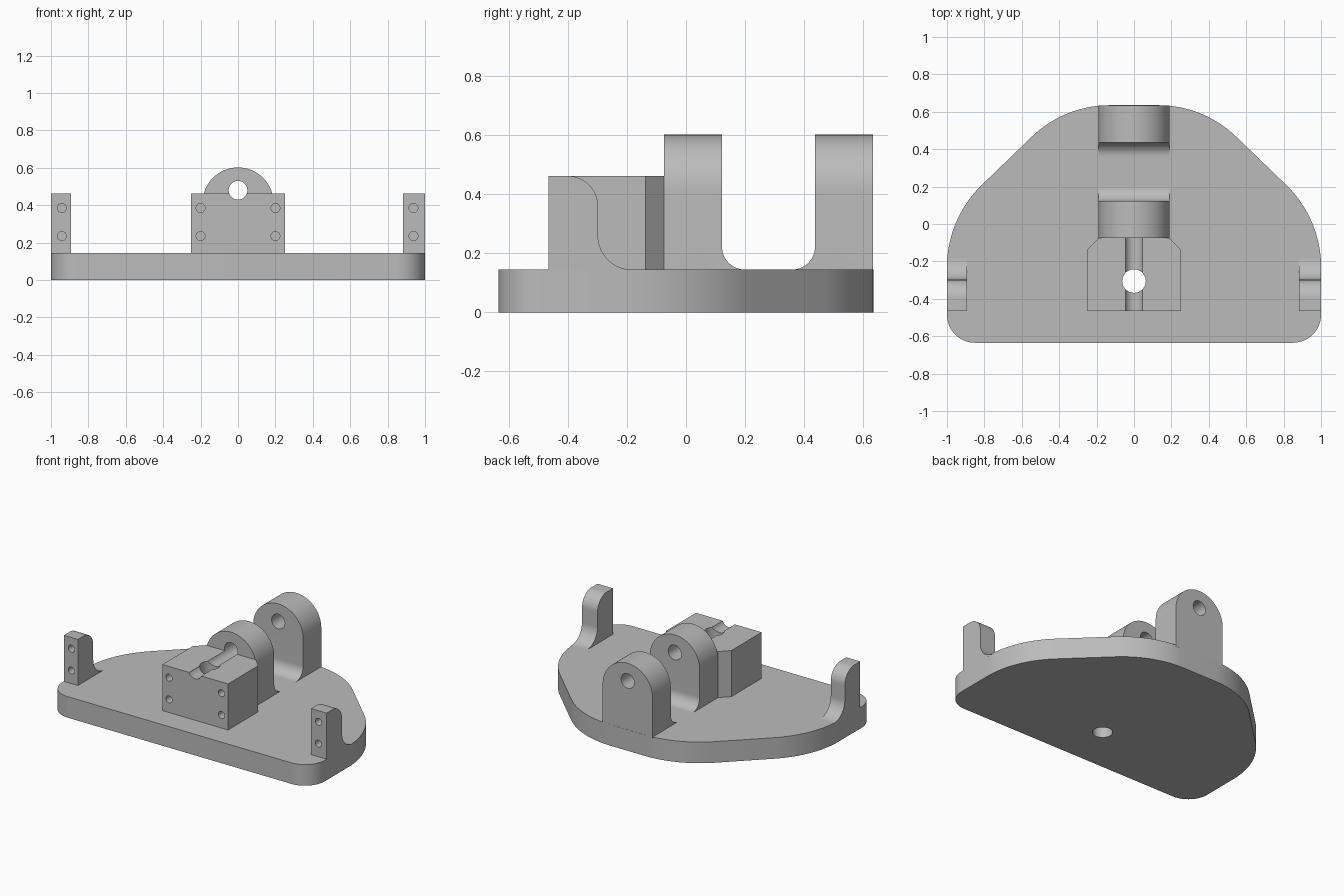
import bpy, bmesh
from math import cos, sin, radians

cube = bpy.data.objects.get("Cube")
if cube:
    bpy.data.objects.remove(cube, do_unlink=True)

# One flat grey for the whole casting
grey = bpy.data.materials.new("machined grey")
grey.use_nodes = True
tone = (0.5, 0.5, 0.5, 1)
grey.diffuse_color = tone
grey.node_tree.nodes["Principled BSDF"].inputs["Base Color"].default_value = tone

BASE_TOP = 0.145
BLOCK_TOP = 0.462
FRONT = -0.465      # mounting face shared by block and posts
BORE_Z = 0.48


def arc(cx, cy, r, start, end, steps=20):
    angles = [radians(start + (end - start) * i / steps) for i in range(steps + 1)]
    return [(cx + r * cos(a), cy + r * sin(a)) for a in angles]


def prism(name, profile, axis, low, high):
    """Extrude a 2D profile along X, Y or Z between two positions."""
    place = {"X": lambda u, v, t: (t, u, v),
             "Y": lambda u, v, t: (u, t, v),
             "Z": lambda u, v, t: (u, v, t)}[axis]
    bm = bmesh.new()
    ends = [[bm.verts.new(place(u, v, t)) for u, v in profile] for t in (low, high)]
    bm.faces.new(ends[0])
    bm.faces.new(ends[1])
    n = len(profile)
    for i in range(n):
        j = (i + 1) % n
        bm.faces.new((ends[0][i], ends[0][j], ends[1][j], ends[1][i]))
    bmesh.ops.recalc_face_normals(bm, faces=bm.faces)
    mesh = bpy.data.meshes.new(name)
    bm.to_mesh(mesh)
    bm.free()
    mesh.materials.append(grey)
    obj = bpy.data.objects.new(name, mesh)
    bpy.context.collection.objects.link(obj)
    return obj


def rod(u, v, r, axis, low, high):
    return prism("cutter", arc(u, v, r, 0, 360, 40)[:-1], axis, low, high)


def select(obj):
    bpy.ops.object.select_all(action="DESELECT")
    obj.select_set(True)
    bpy.context.view_layer.objects.active = obj


def carve(obj, cutter, operation="DIFFERENCE"):
    """Apply a boolean and discard the cutter."""
    select(obj)
    mod = obj.modifiers.new("carve", "BOOLEAN")
    mod.operation = operation
    mod.solver = "EXACT"
    mod.object = cutter
    bpy.ops.object.modifier_apply(modifier=mod.name)
    bpy.data.objects.remove(cutter, do_unlink=True)


def screw_holes(obj, xs):
    for x in xs:
        for z in (0.235, 0.385):
            carve(obj, rod(x, z, 0.024, "Y", FRONT - 0.05, FRONT + 0.1))


parts = []

# Base plate: right half outline, mirrored to the left
half = (arc(0.85, -0.485, 0.15, -90, 0) + arc(0.39, -0.23, 0.61, 0, 45)
        + arc(0.13, 0.035, 0.6, 45, 90))
outline = half + [(-x, y) for x, y in reversed(half)]
base = prism("base_plate", outline, "Z", 0, BASE_TOP)
parts.append(base)

# Bearing lugs: filleted side profile trimmed to a round-topped arch
R = 0.19
LUG_TOP = 0.602
for name, flat, inner, side in (("front_lug", -0.075, 0.122, 1),
                                ("rear_lug", 0.634, 0.437, -1)):
    f = 0.078
    fillet = [(inner + side * (f + u), BASE_TOP + f + v)
              for u, v in arc(0, 0, f, 180, 270)]
    if side < 0:
        fillet = [(2 * inner - y, z) for y, z in
                  [(inner + f + u, BASE_TOP + f + v) for u, v in arc(0, 0, f, 180, 270)]]
    foot = BASE_TOP - 0.01
    profile = [(flat, foot), (flat, 0.7), (inner, 0.7)] + fillet + [(fillet[-1][0], foot)]
    lug = prism(name, profile, "X", -0.3, 0.3)
    arch = [(-R, 0), (R, 0)] + arc(0, LUG_TOP - R, R, 0, 180, 40)
    carve(lug, prism("cutter", arch, "Y", -0.9, 0.9), "INTERSECT")
    carve(lug, rod(0, BORE_Z, 0.05, "Y", -0.8, 0.8))
    parts.append(lug)

# Central block with chamfered back corners, rod groove and screw holes
plan = [(-0.25, FRONT), (0.25, FRONT), (0.25, -0.137), (0.19, -0.075),
        (-0.19, -0.075), (-0.25, -0.137)]
block = prism("clamp_block", plan, "Z", BASE_TOP - 0.005, BLOCK_TOP)
carve(block, rod(0, BORE_Z, 0.05, "Y", -0.8, 0.8))
screw_holes(block, (-0.2, 0.2))
parts.append(block)

# Vertical drain hole through block and base
for part in (block, base):
    carve(part, rod(0, -0.305, 0.063, "Z", -0.2, 0.8))

# Side posts with rounded top and swept foot
side_profile = ([(FRONT, BASE_TOP - 0.005), (FRONT, BLOCK_TOP)]
                + arc(-0.4, BLOCK_TOP - 0.102, 0.102, 90, 0)
                + arc(-0.183, BASE_TOP + 0.115, 0.115, 180, 270)
                + [(-0.183, BASE_TOP - 0.005)])
for name, low, high, x in (("left_post", 0.882, 1, 0.938),
                           ("right_post", -1, -0.893, -0.942)):
    post = prism(name, side_profile, "X", low, high)
    screw_holes(post, (x,))
    parts.append(post)

# Smooth the curved walls, keep machined edges crisp
for part in parts:
    select(part)
    bpy.ops.object.shade_smooth_by_angle(angle=radians(25))
